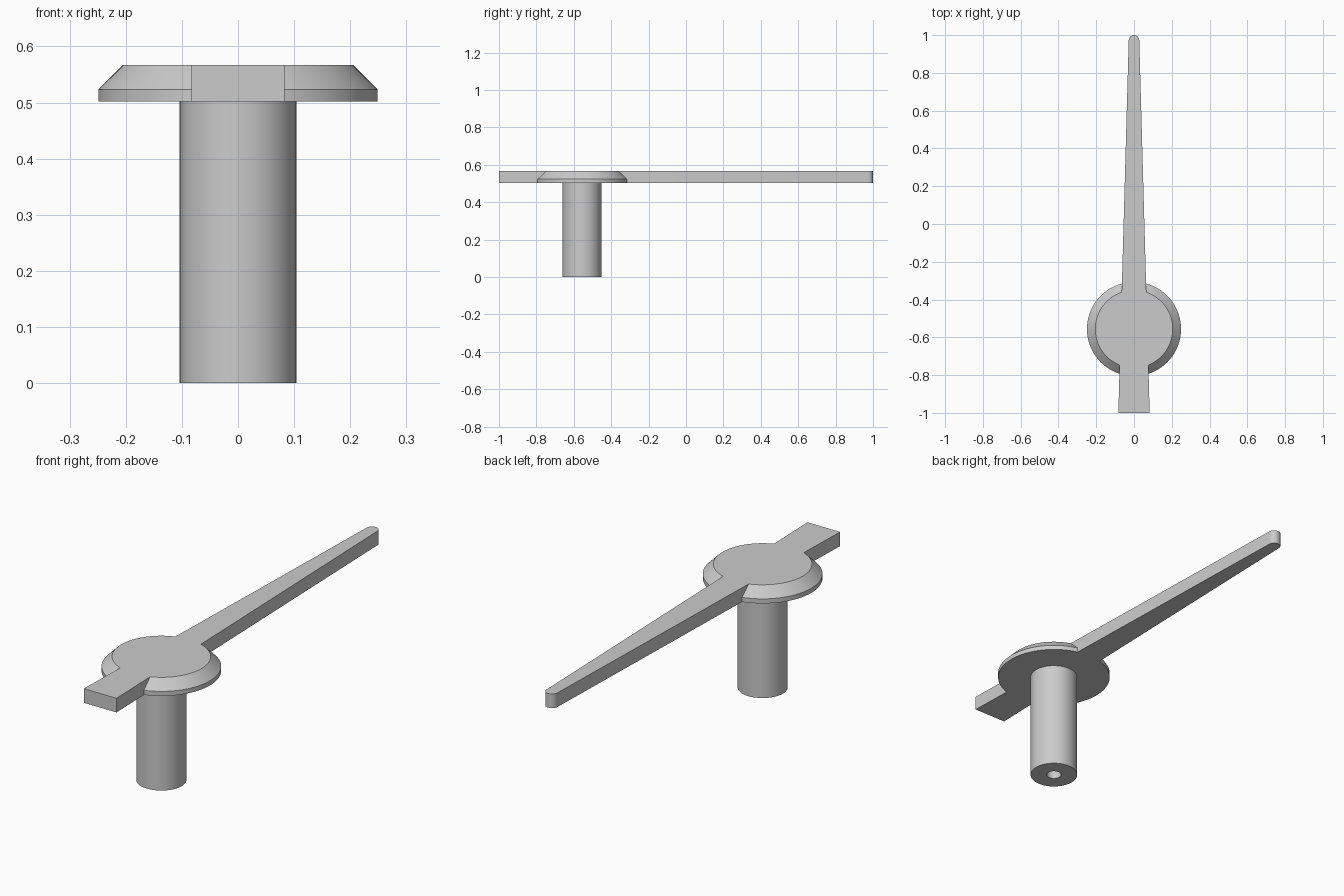
import bpy, bmesh, math
from mathutils import Vector

cube = bpy.data.objects.get("Cube")
if cube:
    bpy.data.objects.remove(cube, do_unlink=True)

HUB_Y = -0.556
BOTTOM, TOP = 0.502, 0.567

grey = bpy.data.materials.new("light_grey")
grey.use_nodes = True
grey.diffuse_color = (0.6, 0.6, 0.6, 1)
grey.node_tree.nodes["Principled BSDF"].inputs["Base Color"].default_value = (0.6, 0.6, 0.6, 1)


def finish(name, bm):
    bmesh.ops.remove_doubles(bm, verts=bm.verts, dist=1e-5)
    bmesh.ops.recalc_face_normals(bm, faces=bm.faces)
    mesh = bpy.data.meshes.new(name)
    bm.to_mesh(mesh)
    bm.free()
    mesh.materials.append(grey)
    obj = bpy.data.objects.new(name, mesh)
    bpy.context.collection.objects.link(obj)
    return obj


def lathe(name, profile, steps=96):
    """Revolve (radius, height) points around the hub axis."""
    bm = bmesh.new()
    verts = [bm.verts.new((r, HUB_Y, z)) for r, z in profile]
    edges = [bm.edges.new(pair) for pair in zip(verts, verts[1:])]
    bmesh.ops.spin(bm, geom=verts + edges, cent=(0, HUB_Y, 0), axis=(0, 0, 1),
                   angle=math.tau, steps=steps, use_merge=True)
    return finish(name, bm)


def smooth(obj):
    bpy.ops.object.select_all(action="DESELECT")
    obj.select_set(True)
    bpy.context.view_layer.objects.active = obj
    bpy.ops.object.shade_smooth_by_angle(angle=math.radians(30))


# Hollow-ended post under the hub
post = lathe("post", [(0, 0.4), (0.032, 0.4), (0.032, 0), (0.104, 0),
                      (0.104, BOTTOM + 0.01), (0, BOTTOM + 0.01)])

# Bevelled round hub
hub = lathe("hub", [(0, BOTTOM), (0.249, BOTTOM), (0.249, 0.523), (0.205, TOP), (0, TOP)])

# Tapered pointer with a square tail and a rounded tip
TIP = 0.028
outline = [(-0.083, -1), (0.083, -1)]
outline += [(TIP * math.cos(a), 1 - TIP + TIP * math.sin(a))
            for a in (math.pi * i / 16 for i in range(17))]
bm = bmesh.new()
base = bm.faces.new([bm.verts.new((x, y, BOTTOM)) for x, y in outline])
sides = bmesh.ops.extrude_face_region(bm, geom=[base], use_keep_orig=True)["geom"]
bmesh.ops.translate(bm, vec=Vector((0, 0, TOP - BOTTOM)),
                    verts=[v for v in sides if isinstance(v, bmesh.types.BMVert)])
pointer = finish("pointer", bm)

# Merge the hub into the pointer so the flush faces are one surface
union = pointer.modifiers.new("hub_union", "BOOLEAN")
union.operation = "UNION"
union.solver = "EXACT"
union.object = hub
bpy.context.view_layer.objects.active = pointer
bpy.ops.object.modifier_apply(modifier=union.name)
bpy.data.objects.remove(hub, do_unlink=True)
pointer.name = "pointer_and_hub"

smooth(post)
smooth(pointer)
